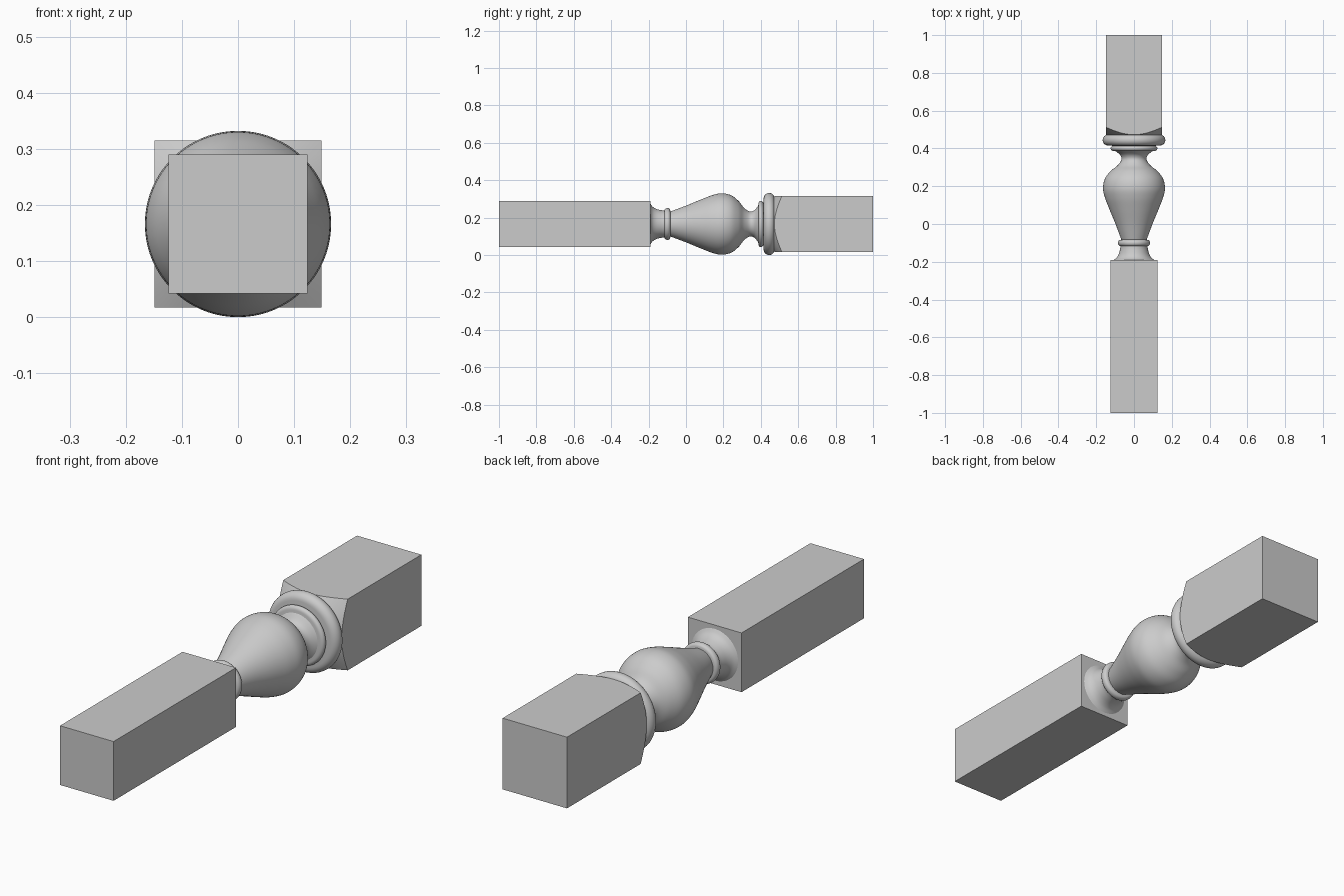
import bpy, bmesh, math

if "Cube" in bpy.data.objects:
    bpy.data.objects.remove(bpy.data.objects["Cube"])

ZC = 0.166  # height of the turning axis


def spline(pts, n=6):
    """Catmull-Rom curve through (y, radius) points."""
    p = [pts[0]] + pts + [pts[-1]]
    out = []
    for i in range(1, len(p) - 2):
        a, b, c, d = p[i - 1:i + 3]
        for k in range(n):
            t = k / n
            out.append(tuple(0.5 * (2 * b[j] + (c[j] - a[j]) * t
                       + (2 * a[j] - 5 * b[j] + 4 * c[j] - d[j]) * t * t
                       + (3 * b[j] - a[j] - 3 * c[j] + d[j]) * t ** 3) for j in (0, 1)))
    return out + [pts[-1]]


def bead(y0, y1, base, top, n=12):
    """Half-round ring between y0 and y1."""
    return [((y0 + y1) / 2 - (y1 - y0) / 2 * math.cos(math.pi * k / n),
             base + (top - base) * math.sin(math.pi * k / n)) for k in range(n + 1)]


def finish(name, bm):
    bmesh.ops.recalc_face_normals(bm, faces=bm.faces)
    me = bpy.data.meshes.new(name)
    bm.to_mesh(me)
    bm.free()
    ob = bpy.data.objects.new(name, me)
    bpy.context.collection.objects.link(ob)
    return ob


def smooth(ob):
    bpy.ops.object.select_all(action='DESELECT')
    ob.select_set(True)
    bpy.context.view_layer.objects.active = ob
    bpy.ops.object.shade_smooth_by_angle(angle=math.radians(30))


def lathe(name, profile, seg=96):
    bm = bmesh.new()
    rings = [[bm.verts.new((r * math.cos(2 * math.pi * i / seg), y,
                            ZC + r * math.sin(2 * math.pi * i / seg)))
              for i in range(seg)] for y, r in profile]
    for a, b in zip(rings, rings[1:]):
        for i in range(seg):
            j = (i + 1) % seg
            bm.faces.new((a[i], a[j], b[j], b[i]))
    bm.faces.new(rings[0])
    bm.faces.new(rings[-1])
    return finish(name, bm)


def block(name, half, y0, y1):
    bm = bmesh.new()
    bmesh.ops.create_cube(bm, size=1)
    for v in bm.verts:
        v.co = (v.co.x * 2 * half, (y0 + y1) / 2 + v.co.y * (y1 - y0), ZC + v.co.z * 2 * half)
    return finish(name, bm)


# Square ends
block("lower_block", 0.124, -1.0, -0.19)
upper = block("upper_block", 0.149, 0.47, 1.0)

# Turned shoulder on the upper block: intersect with a cone
cone = lathe("shoulder_cutter", [(0.46, 0.129), (0.52, 0.222), (1.1, 0.4)])
cone.hide_render = True
cone.hide_set(True)
mod = upper.modifiers.new("shoulder", 'BOOLEAN')
mod.operation = 'INTERSECT'
mod.solver = 'EXACT'
mod.object = cone
bpy.context.view_layer.objects.active = upper
bpy.ops.object.modifier_apply(modifier="shoulder")
bpy.data.objects.remove(cone)
smooth(upper)

# Turned middle: foot cove, ring, vase, neck, collar ring, large ring
profile = [(-0.195, 0.108)]
profile += spline([(-0.19, 0.108), (-0.178, 0.092), (-0.16, 0.081), (-0.135, 0.074), (-0.117, 0.072)])
profile += bead(-0.116, -0.084, 0.072, 0.085)
profile += spline([(-0.083, 0.067), (0.0, 0.098), (0.08, 0.131), (0.14, 0.154), (0.19, 0.164),
                   (0.24, 0.154), (0.28, 0.124), (0.31, 0.087), (0.34, 0.067),
                   (0.365, 0.073), (0.386, 0.098)])
profile += bead(0.387, 0.414, 0.108, 0.124)
profile += bead(0.415, 0.474, 0.136, 0.166)
turning = lathe("turned_middle", profile)
smooth(turning)
